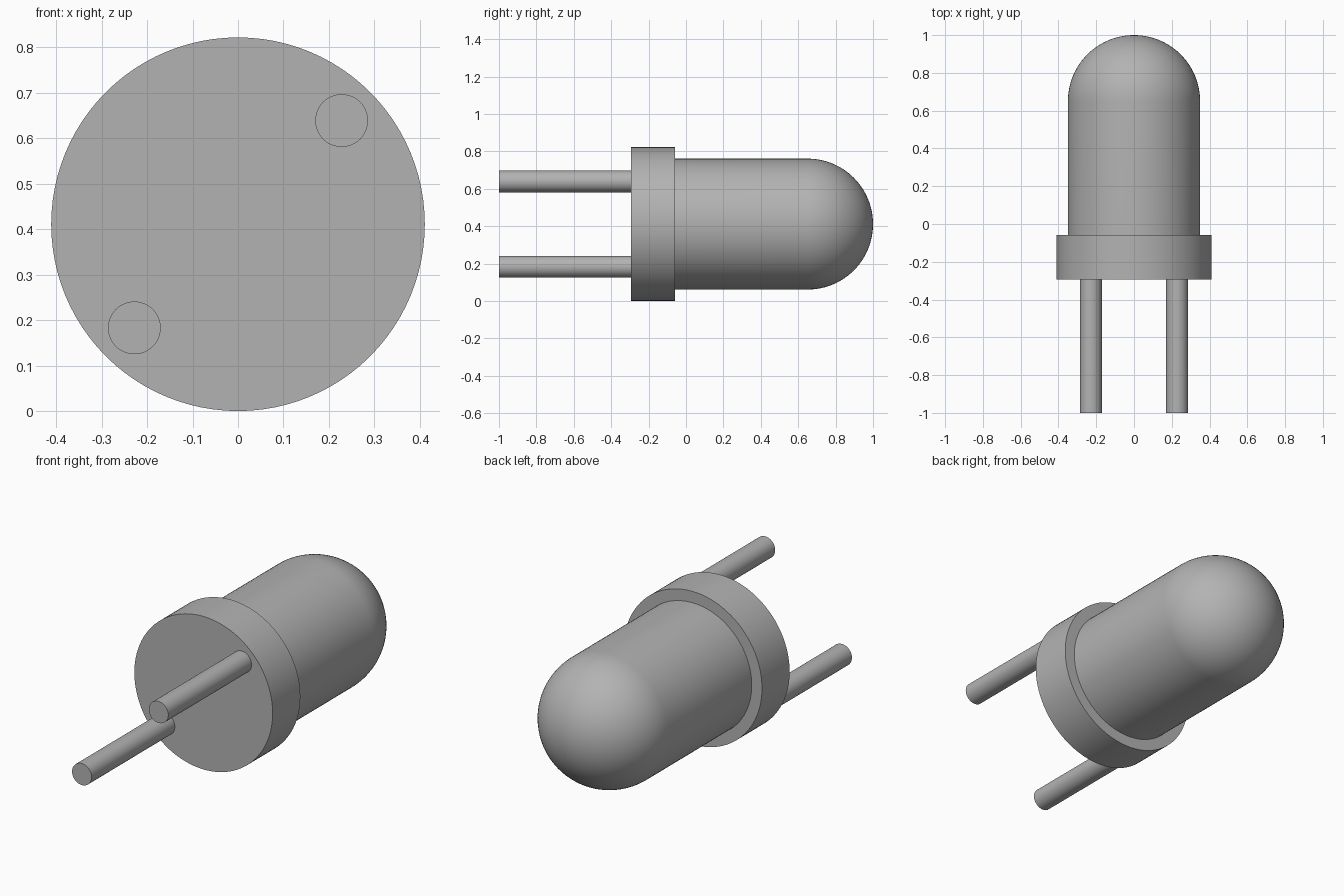
import bpy, bmesh, math
from mathutils import Matrix, Vector

cube = bpy.data.objects.get("Cube")
if cube:
    bpy.data.objects.remove(cube, do_unlink=True)

FLANGE_R, LENS_R, PIN_R = 0.411, 0.35, 0.058
BACK, STEP, TIP, TAIL = -0.293, -0.058, 1.0, -1.0
AXIS_Z = FLANGE_R
PIN_OFFSET = 0.228

grey = bpy.data.materials.new("plain_grey")
grey.use_nodes = True
colour = (0.45, 0.45, 0.45, 1)
grey.diffuse_color = colour
grey.node_tree.nodes["Principled BSDF"].inputs["Base Color"].default_value = colour


def lathe(name, profile, x=0.0, z=AXIS_Z, steps=96):
    """Turn a (radius, y) profile about an axis running along y."""
    bm = bmesh.new()
    verts = [bm.verts.new((r, y, 0)) for r, y in profile]
    edges = [bm.edges.new(pair) for pair in zip(verts, verts[1:])]
    bmesh.ops.spin(bm, geom=verts + edges, cent=(0, 0, 0), axis=(0, 1, 0),
                   angle=math.tau, steps=steps, use_duplicate=False)
    bmesh.ops.remove_doubles(bm, verts=bm.verts, dist=1e-5)
    bmesh.ops.recalc_face_normals(bm, faces=bm.faces)
    # Open shells need their outward side checked
    if sum(f.normal.dot(Vector((c.x, 0, c.z))) * f.calc_area()
           for f in bm.faces for c in [f.calc_center_median()]) < 0:
        bmesh.ops.reverse_faces(bm, faces=bm.faces)
    bmesh.ops.transform(bm, matrix=Matrix.Translation((x, 0, z)), verts=bm.verts)
    mesh = bpy.data.meshes.new(name)
    bm.to_mesh(mesh)
    bm.free()
    mesh.materials.append(grey)
    obj = bpy.data.objects.new(name, mesh)
    bpy.context.collection.objects.link(obj)
    bpy.ops.object.select_all(action='DESELECT')
    obj.select_set(True)
    bpy.context.view_layer.objects.active = obj
    bpy.ops.object.shade_smooth_by_angle(angle=math.radians(30))
    return obj


# Wide rim at the base of the lens
lathe("flange", [(0, BACK), (FLANGE_R, BACK), (FLANGE_R, STEP), (LENS_R, STEP)])

# Straight barrel ending in a hemisphere
arc = [i * math.pi / 48 for i in range(25)]
dome = [(LENS_R * math.cos(a), TIP - LENS_R + LENS_R * math.sin(a)) for a in arc]
lathe("lens", [(LENS_R, STEP)] + dome)

# Two round pins set diagonally
for name, side in (("left_pin", 1), ("right_pin", -1)):
    lathe(name, [(0, TAIL), (PIN_R, TAIL), (PIN_R, BACK)],
          x=side * PIN_OFFSET, z=AXIS_Z + side * PIN_OFFSET, steps=48)
